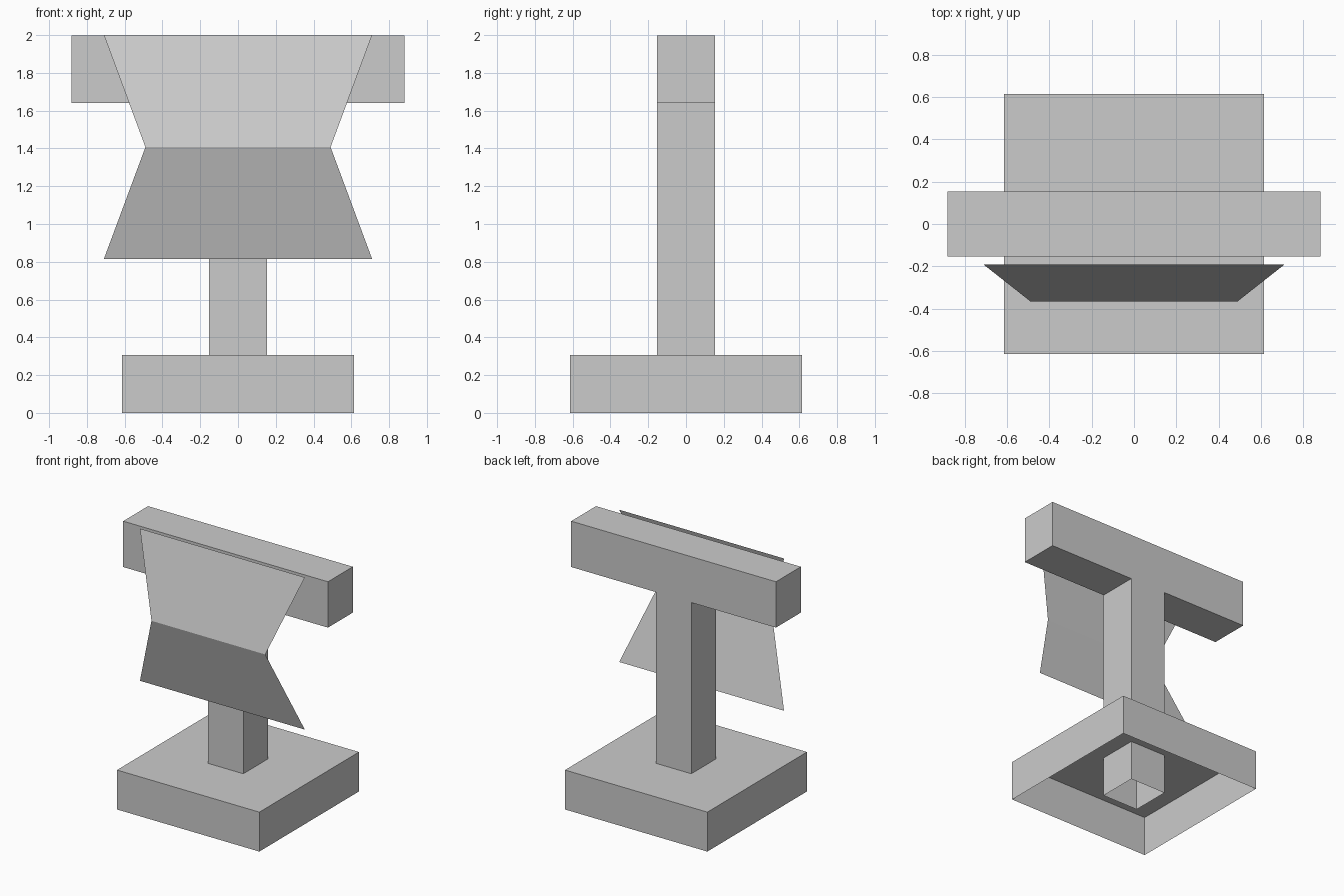
import bpy, bmesh
from mathutils import Matrix, Vector

if "Cube" in bpy.data.objects:
    bpy.data.objects.remove(bpy.data.objects["Cube"])


def make_object(name, bm):
    mesh = bpy.data.meshes.new(name)
    bm.to_mesh(mesh)
    bm.free()
    obj = bpy.data.objects.new(name, mesh)
    bpy.context.collection.objects.link(obj)
    return obj


def box(name, half_x, half_y, z0, z1, open_bottom=False, open_top=False):
    """Box centred on the z axis, optionally without its end caps."""
    bm = bmesh.new()
    bmesh.ops.create_cube(bm, size=1, matrix=Matrix.LocRotScale(
        Vector((0, 0, (z0 + z1) / 2)), None, Vector((2 * half_x, 2 * half_y, z1 - z0))))
    bm.normal_update()
    caps = [f for f in bm.faces
            if (open_bottom and f.normal.z < -0.9) or (open_top and f.normal.z > 0.9)]
    if caps:
        bmesh.ops.delete(bm, geom=caps, context='FACES')
    return make_object(name, bm)


def folded_sheet(name, rows):
    """Thin sheet through horizontal edges given as (half width, y, z), top down."""
    bm = bmesh.new()
    edges = [[bm.verts.new((s * w, y, z)) for s in (-1, 1)] for w, y, z in rows]
    for (tl, tr), (bl, br) in zip(edges, edges[1:]):
        bm.faces.new((tl, bl, br, tr))
    return make_object(name, bm)


# Hollow foot, open underneath
box("base", 0.613, 0.613, 0, 0.307, open_bottom=True)

# Hollow post running from the ground up to the crossbar
box("post", 0.153, 0.153, 0, 1.64, open_bottom=True, open_top=True)

# Crossbar on top
box("crossbar", 0.882, 0.153, 1.64, 1.997)

# Creased panel hanging in front, with its fold towards the viewer
folded_sheet("front_panel", [(0.71, -0.192, 2.0), (0.49, -0.365, 1.407), (0.71, -0.192, 0.815)])
